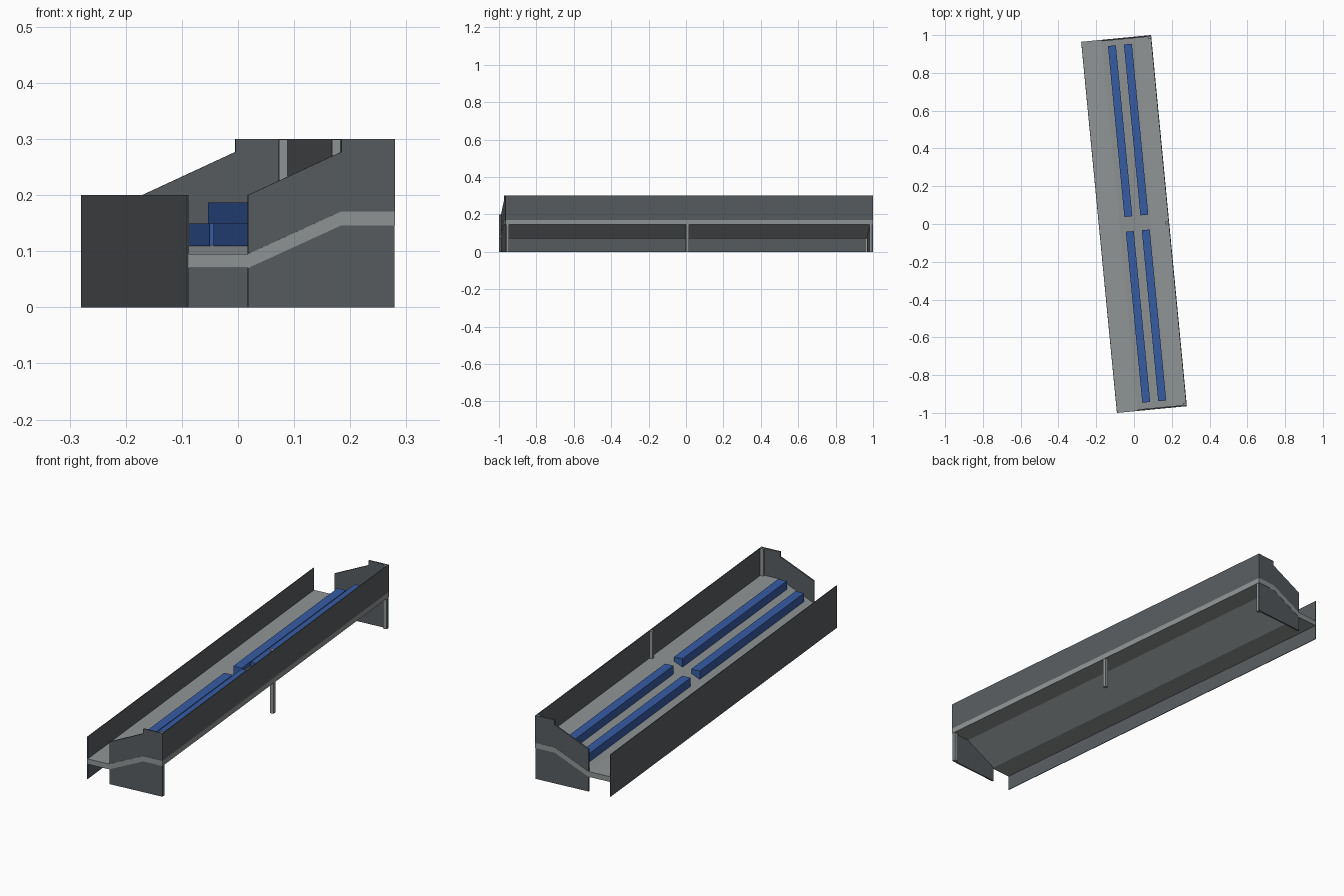
import bpy, bmesh, math

cube = bpy.data.objects.get("Cube")
if cube:
    bpy.data.objects.remove(cube, do_unlink=True)

TURN = math.radians(5.5)   # the platform stands slightly turned in plan
W, L = 0.186, 0.987        # half width and half length


def material(name, rgb):
    m = bpy.data.materials.new(name)
    m.use_nodes = True
    m.diffuse_color = (*rgb, 1)
    m.node_tree.nodes["Principled BSDF"].inputs["Base Color"].default_value = (*rgb, 1)
    return m


concrete = material("light grey concrete", (0.28, 0.30, 0.305))
panel = material("dark grey panel", (0.098, 0.108, 0.115))
blue = material("blue bench", (0.037, 0.107, 0.37))


def extrude(name, profile, y0, y1, mat):
    """Extrude an x-z outline along the length from y0 to y1."""
    bm = bmesh.new()
    face = bm.faces.new([bm.verts.new((x, y0, z)) for x, z in profile])
    res = bmesh.ops.extrude_face_region(bm, geom=[face])
    verts = [v for v in res["geom"] if isinstance(v, bmesh.types.BMVert)]
    bmesh.ops.translate(bm, verts=verts, vec=(0, y1 - y0, 0))
    bmesh.ops.recalc_face_normals(bm, faces=bm.faces)
    mesh = bpy.data.meshes.new(name)
    bm.to_mesh(mesh)
    bm.free()
    mesh.materials.append(mat)
    ob = bpy.data.objects.new(name, mesh)
    ob.rotation_euler.z = TURN
    bpy.context.collection.objects.link(ob)
    return ob


def box(name, x0, x1, y0, y1, z0, z1, mat):
    return extrude(name, [(x0, z0), (x1, z0), (x1, z1), (x0, z1)], y0, y1, mat)


# Floor slab: low walkway, ramp, raised walkway
top = [(-W + 0.002, 0.095), (-0.077, 0.095), (0.09, 0.171), (W, 0.171)]
under = [(x, z - 0.025) for x, z in reversed(top)]
extrude("floor_slab", top + under, -L, L, concrete)

# Long side walls
box("low_side_wall", -W, -W + 0.003, -L, L, 0, 0.2, panel)
box("high_side_wall", W - 0.004, W, -L, L, 0.171, 0.3, panel)

# End panels with a sloping, stepped top
outline = [(-0.077, 0), (W - 0.0005, 0), (W - 0.0005, 0.3),
           (0.09, 0.3), (0.09, 0.277), (-0.077, 0.2)]
for side, name in ((-1, "front_end_panel"), (1, "back_end_panel")):
    extrude(name, outline, side * (L - 0.001), side * (L - 0.008), panel)

# Posts along the high wall
for name, y in (("front_post", -0.977), ("middle_post", -0.01), ("back_post", 0.977)):
    box(name, 0.167, W - 0.001, y - 0.008, y + 0.008, 0, 0.2995, concrete)

# Two rows of benches, split by a central aisle
for row, x, z in (("lower", -0.047, 0.109), ("upper", 0.038, 0.147)):
    for part, y0, y1 in (("front", -0.946, -0.037), ("back", 0.042, 0.951)):
        box(f"{row}_{part}_bench", x, x + 0.042, y0, y1, z, z + 0.04, blue)
